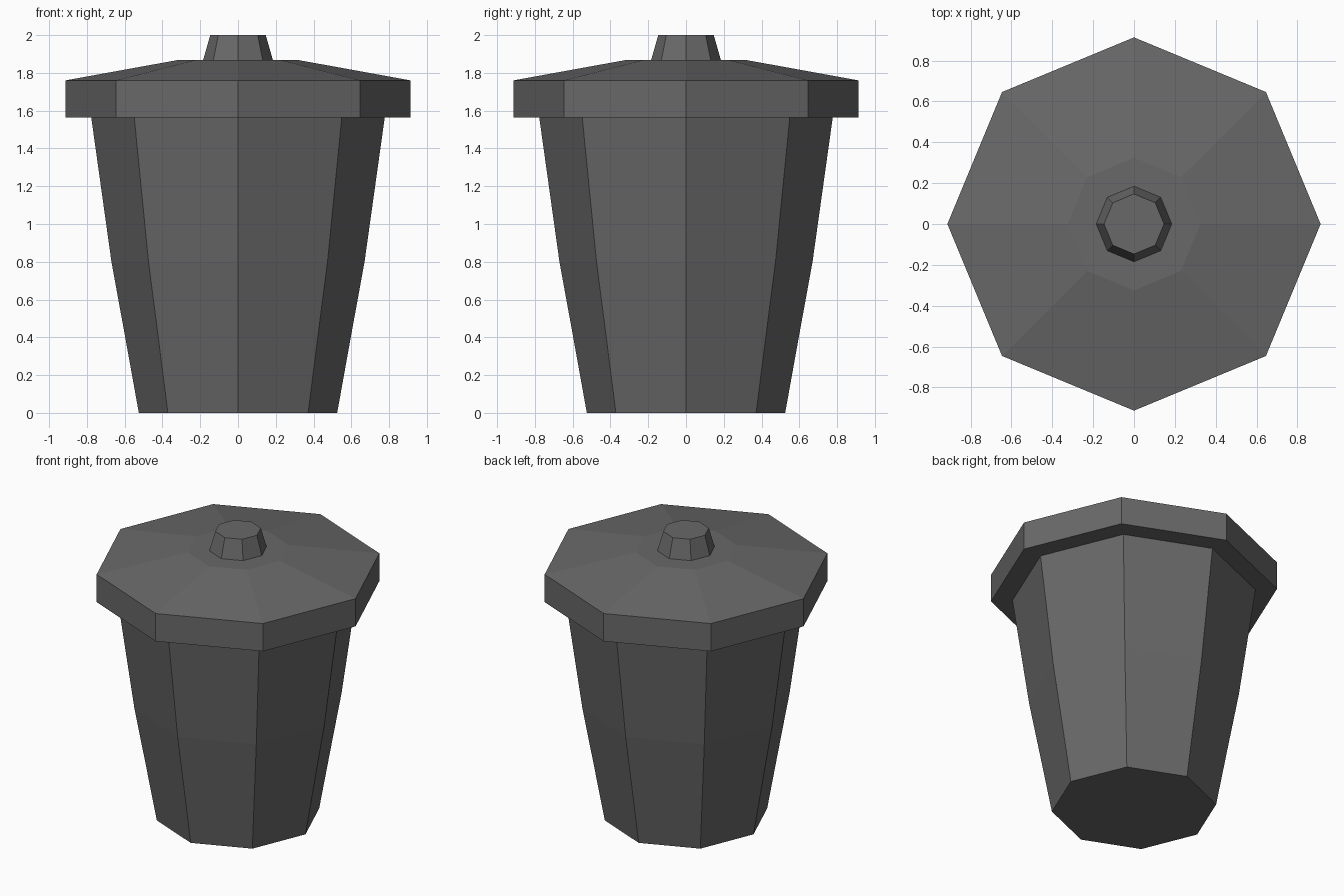
import bpy, bmesh
from math import cos, sin, pi

if "Cube" in bpy.data.objects:
    bpy.data.objects.remove(bpy.data.objects["Cube"])

SIDES = 8


def lathe(name, profile, cap_bottom=False, cap_top=False):
    """Revolve (radius, z) points into a flat-faced octagonal part."""
    bm = bmesh.new()
    rings = [[bm.verts.new((r * cos(2 * pi * i / SIDES), r * sin(2 * pi * i / SIDES), z))
              for i in range(SIDES)] for r, z in profile]
    for low, high in zip(rings, rings[1:]):
        for i in range(SIDES):
            j = (i + 1) % SIDES
            bm.faces.new((low[i], low[j], high[j], high[i]))
    if cap_bottom:
        bm.faces.new(rings[0][::-1])
    if cap_top:
        bm.faces.new(rings[-1])
    mesh = bpy.data.meshes.new(name)
    bm.to_mesh(mesh)
    bm.free()
    obj = bpy.data.objects.new(name, mesh)
    bpy.context.collection.objects.link(obj)

    # Dark grey finish
    mesh.materials.append(grey)
    return obj


grey = bpy.data.materials.new("dark_grey")
grey.diffuse_color = (0.14, 0.14, 0.14, 1)
grey.use_nodes = True
grey.node_tree.nodes["Principled BSDF"].inputs["Base Color"].default_value = grey.diffuse_color

# Tapered bin body, slightly bowed; its open top meets the lid
lathe("bin_body", [(0.525, 0), (0.597, 0.4), (0.67, 0.8), (0.777, 1.565)], cap_bottom=True)

# Overhanging lid: underside ledge, vertical rim, sloped roof, flat centre
lathe("lid", [(0.777, 1.565), (0.914, 1.565), (0.914, 1.76), (0.325, 1.867)], cap_top=True)

# Tapered knob handle
lathe("lid_knob", [(0.185, 1.867), (0.147, 2.0)], cap_top=True)
